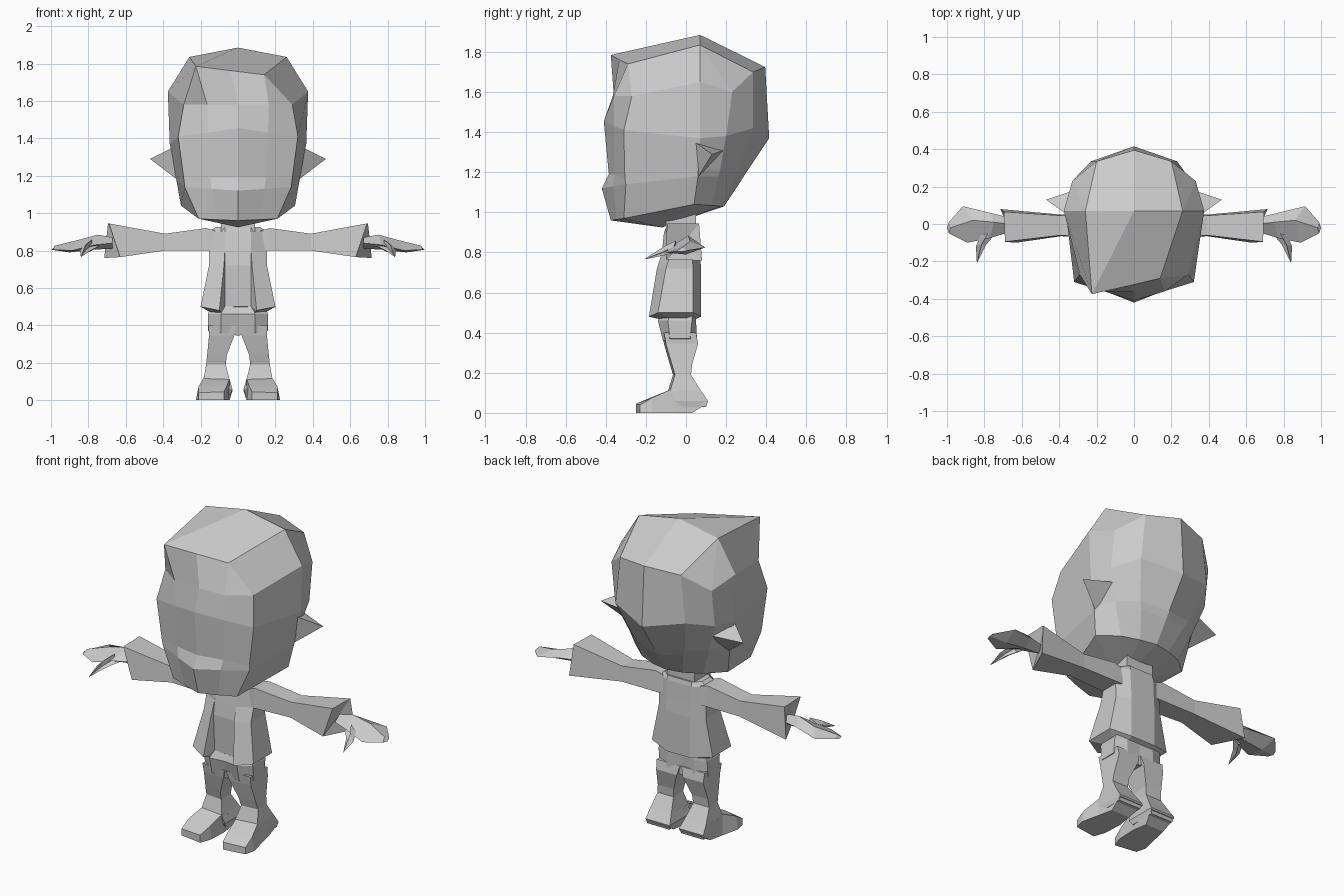
import bpy, bmesh
from mathutils import Vector

grey = bpy.data.materials.new("plain_grey")
grey.diffuse_color = (0.6, 0.6, 0.6, 1)


def finish(name, bm):
    bmesh.ops.remove_doubles(bm, verts=bm.verts[:], dist=0.0005)
    bmesh.ops.dissolve_degenerate(bm, edges=bm.edges[:], dist=0.0005)
    bmesh.ops.recalc_face_normals(bm, faces=bm.faces[:])
    me = bpy.data.meshes.new(name)
    bm.to_mesh(me)
    bm.free()
    me.materials.append(grey)
    ob = bpy.data.objects.new(name, me)
    bpy.context.collection.objects.link(ob)
    return ob


def loft(name, rings, start=None, end=None, flip=False):
    """Skin closed rings; each end is an n-gon, or a fan to a point."""
    bm = bmesh.new()
    s = -1 if flip else 1
    vs = [[bm.verts.new((s * x, y, z)) for x, y, z in r] for r in rings]
    n = len(vs[0])
    for a, b in zip(vs, vs[1:]):
        for i in range(n):
            j = (i + 1) % n
            bm.faces.new((a[i], a[j], b[j], b[i]))
    for ring, tip in ((vs[0], start), (vs[-1], end)):
        if tip:
            t = bm.verts.new((s * tip[0], tip[1], tip[2]))
            for i in range(n):
                bm.faces.new((ring[i], ring[(i + 1) % n], t))
        else:
            bm.faces.new(ring)
    return finish(name, bm)


def mirrored(half):
    """Full ring from a half that runs front centre to back centre."""
    return half + [(-x, y, z) for x, y, z in half[-2:0:-1]]


def both(name, rings, **kw):
    loft("left_" + name, rings, **kw)
    loft("right_" + name, rings, flip=True, **kw)


# Head: half rings from jaw to brow
jaw = [(0, -.375, .96), (.11, -.345, .965), (.21, -.31, .97), (.305, .04, 1.04),
       (.2, .13, 1.035), (.1, .17, 1.03), (0, .19, 1.03)]
mouth = [(0, -.42, 1.12), (.14, -.365, 1.13), (.285, -.3, 1.14), (.33, .06, 1.18),
         (.26, .16, 1.18), (.15, .24, 1.17), (0, .27, 1.15)]
lip = [(0, -.385, 1.19), (.15, -.355, 1.19), (.288, -.305, 1.17), (.335, .06, 1.21),
       (.27, .17, 1.21), (.17, .255, 1.21), (0, .295, 1.19)]
cheek = [(0, -.41, 1.455), (.16, -.36, 1.43), (.32, -.31, 1.41), (.365, .07, 1.37),
         (.33, .2, 1.38), (.23, .335, 1.42), (0, .415, 1.37)]
brow = [(0, -.365, 1.58), (.165, -.36, 1.58), (.29, -.27, 1.58), (.375, .07, 1.65),
        (.33, .23, 1.6), (.2, .335, 1.70), (0, .395, 1.725)]
# Crown ring with a fringe swept to one side
side, top = (.26, .07, 1.835), (0, .07, 1.885)
fr, fl = (.14, -.29, 1.74), (-.225, -.375, 1.785)
sl = (-.26, .07, 1.835)
crown = [(-.04, -.333, 1.762), fr, fr, side, side, side, top, sl, sl, sl, fl, fl]
loft("head", [mirrored(r) for r in (jaw, mouth, lip, cheek, brow)] + [crown],
     start=(0, -.12, .925), end=top)

# Ears
both("ear", [[(.33, .03, 1.36), (.29, .19, 1.31), (.3, .05, 1.16)],
             [(.47, .13, 1.29)] * 3])


# Jacket: half rings with a recessed front opening
def coat(z, inner, panel, w, front, back, drop=0.0):
    return mirrored([(0, inner, z), (.07, inner, z), (panel, front, z - drop),
                     (w, front + .045, z), (w, back - .04, z),
                     (.08, back, z - drop), (0, back, z - drop)])


loft("jacket", [coat(.46, -.06, .08, .13, -.1, .03),
                coat(.5, -.12, .1, .2, -.185, .075, .02),
                coat(.72, -.13, .075, .155, -.145, .075),
                coat(.8, -.12, .07, .155, -.12, .07),
                coat(.9, -.105, .07, .155, -.11, .065),
                coat(.925, -.1, .07, .12, -.1, .06)])

# Neck and hips
loft("neck", [[(x, y, z) for x, y in ((-.09, -.1), (.09, -.1), (.09, .05), (-.09, .05))]
              for z in (.88, 1.0)])
loft("hips", [mirrored([(0, -.1, .345), (.09, -.115, .36), (.16, -.08, .37),
                        (.16, .02, .37), (.09, .055, .36), (0, .04, .345)]),
              mirrored([(0, -.13, .46), (.09, -.14, .46), (.16, -.09, .46),
                        (.16, .03, .46), (.09, .05, .46), (0, .05, .46)]),
              mirrored([(0, -.1, .55), (.07, -.1, .55), (.13, -.06, .55),
                        (.13, .03, .55), (.07, .05, .55), (0, .05, .55)])])


# Legs: box rings given by height, inner/outer x, front/back y
def box(z, x0, x1, y0, y1):
    return [(x0, y0, z), (x1, y0 + .01, z), (x1, y1, z), (x0, y1, z)]


both("leg", [box(.03, .04, .185, -.06, .1), box(.06, .03, .19, -.08, .11),
             box(.11, .045, .185, -.09, .075), box(.19, .065, .17, -.065, .025),
             box(.24, .06, .165, -.08, .03), box(.345, .02, .155, -.11, .06),
             box(.4, .005, .158, -.12, .05)])

# Feet: cross-sections from heel to toe
both("foot", [[(.06, .03, 0), (.18, .03, 0), (.19, .11, .05), (.03, .11, .05)],
              [(.045, -.06, 0), (.2, -.06, 0), (.185, -.08, .115), (.045, -.08, .115)],
              [(.05, -.18, 0), (.225, -.17, 0), (.21, -.17, .075), (.06, -.18, .075)],
              [(.075, -.25, 0), (.21, -.23, 0), (.21, -.23, .04), (.075, -.25, .045)]])

# Sleeves with flared, slanted cuffs and a sunken end
both("sleeve", [[(.1, -.08, .8), (.1, .05, .8), (.1, .04, .9), (.1, -.08, .9)],
                [(.16, -.08, .8), (.16, .05, .8), (.17, .04, .92), (.17, -.08, .92)],
                [(.39, -.065, .8), (.39, .05, .8), (.39, .045, .89), (.39, -.06, .89)],
                [(.63, -.1, .765), (.715, .08, .76), (.695, .065, .945), (.69, -.095, .945)]],
     end=(.66, -.01, .85))

# Hands: front, top, back and bottom points along the arm
both("hand", [[(.67, -.045, .84), (.67, 0, .87), (.67, .035, .84), (.67, 0, .81)],
              [(.77, -.075, .83), (.75, .01, .885), (.77, .06, .84), (.77, 0, .805)],
              [(.89, -.1, .80), (.86, .02, .855), (.915, .095, .825), (.9, 0, .79)],
              [(.99, -.05, .805), (.98, -.02, .825), (.99, .01, .81), (1, -.02, .805)]])
both("thumb", [[(.73, -.04, .83), (.82, -.06, .83), (.78, -.05, .86), (.78, -.05, .8)],
               [(.79, -.11, .8), (.845, -.12, .8), (.815, -.11, .83), (.815, -.11, .785)],
               [(.84, -.21, .765)] * 4])
